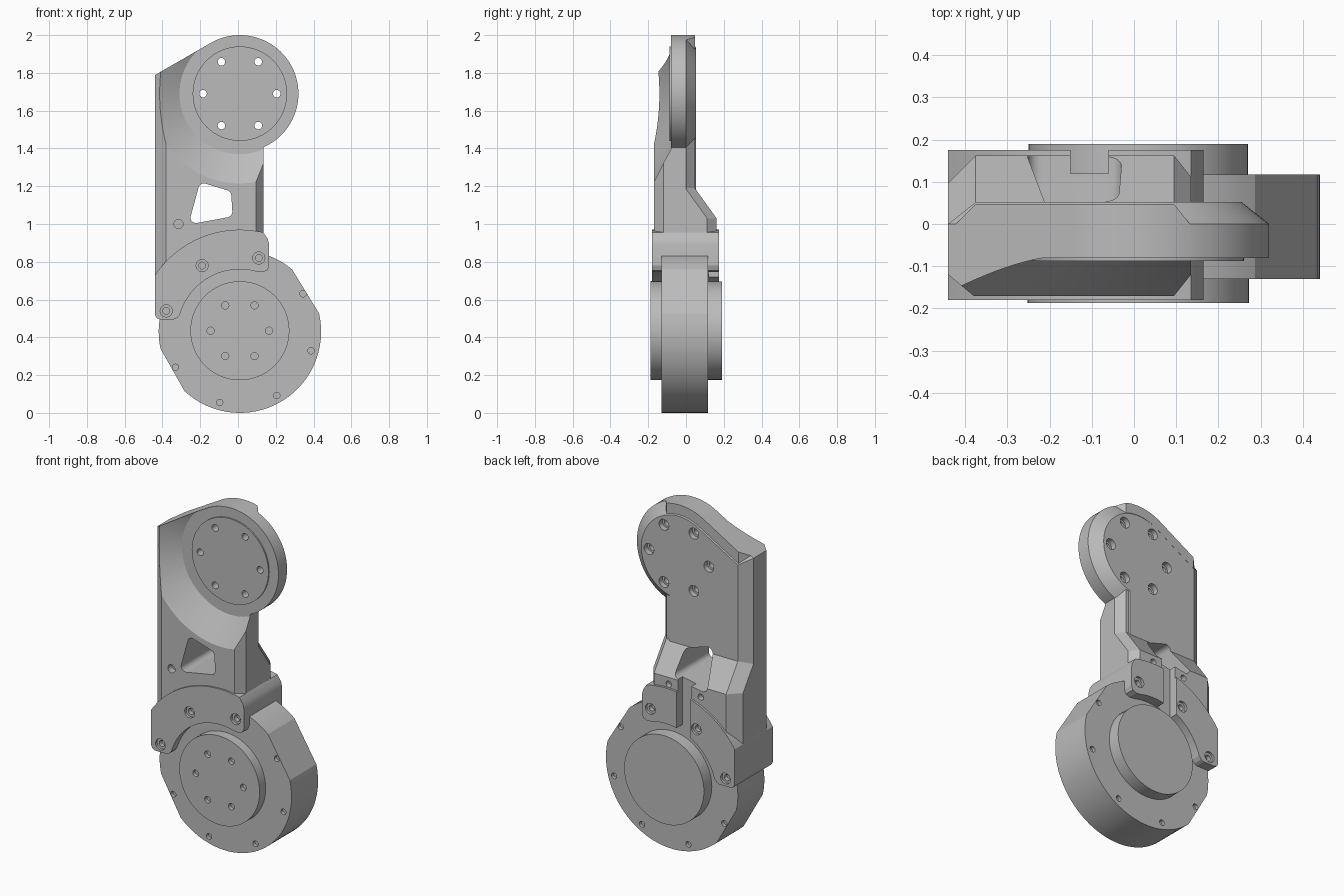
import bpy, bmesh
from math import sin, cos, acos, radians, degrees, pi

cube = bpy.data.objects.get("Cube")
if cube:
    bpy.data.objects.remove(cube)

grey = bpy.data.materials.new("plain grey")
grey.use_nodes = True
COLOUR = (0.5, 0.5, 0.5, 1)
grey.diffuse_color = COLOUR
grey.node_tree.nodes["Principled BSDF"].inputs["Base Color"].default_value = COLOUR

HEAD = (0.01, 1.69)     # upper joint axis (x, z)
MOTOR = (0.01, 0.43)    # lower joint axis (x, z)


def loft(name, rings):
    """Closed solid through rings of equal point count."""
    bm = bmesh.new()
    loops = [[bm.verts.new(p) for p in ring] for ring in rings]
    n = len(loops[0])
    for a, b in zip(loops, loops[1:]):
        for i in range(n):
            j = (i + 1) % n
            bm.faces.new((a[i], a[j], b[j], b[i]))
    bm.faces.new(loops[0])
    bm.faces.new(loops[-1])
    bmesh.ops.recalc_face_normals(bm, faces=bm.faces)
    mesh = bpy.data.meshes.new(name)
    bm.to_mesh(mesh)
    bm.free()
    mesh.materials.append(grey)
    ob = bpy.data.objects.new(name, mesh)
    bpy.context.collection.objects.link(ob)
    return ob


def prism(name, outline, y0, y1):
    return loft(name, [[(x, y, z) for x, z in outline] for y in (y0, y1)])


def arc(c, r, a0, a1, n):
    return [(c[0] + r * cos(radians(a0 + (a1 - a0) * i / n)),
             c[1] + r * sin(radians(a0 + (a1 - a0) * i / n))) for i in range(n + 1)]


def circle(c, r, n=64):
    return arc(c, r, 0, 360, n)[:-1]


def disc(name, c, r, y0, y1, n=64):
    return prism(name, circle(c, r, n), y0, y1)


def combine(ob, other, operation):
    """Apply a boolean and discard the helper."""
    other.hide_render = True
    mod = ob.modifiers.new("boolean", 'BOOLEAN')
    mod.operation, mod.object, mod.solver = operation, other, 'EXACT'
    bpy.context.view_layer.objects.active = ob
    bpy.ops.object.modifier_apply(modifier=mod.name)
    bpy.data.objects.remove(other)


def hole(ob, c, r, y0, y1):
    combine(ob, disc("hole_cutter", c, r, y0, y1, 20), 'DIFFERENCE')


def head_outline(d, bottom):
    """Round head with a sloped shoulder and straight sides, inset by d."""
    r, left, right = 0.31 - d, -0.44 + d, 0.135 - d
    start = -degrees(acos((right - HEAD[0]) / r))
    shoulder = HEAD[1] + (r + 0.5 * (left - HEAD[0])) / cos(pi / 6)
    return arc(HEAD, r, start, 120, 48) + [(left, shoulder), (left, bottom), (right, bottom)]


def arm_section(z, front, back):
    """Chamfered rectangle across the arm."""
    l, r = -0.44, 0.135
    return [(l + .06, front, z), (r - .04, front, z), (r, front + .05, z), (r, back - .05, z),
            (r - .04, back, z), (l + .065, back, z), (l, back - .065, z), (l, front + .05, z)]


# Arm: chamfered column that flares backwards near the motor
bracket = loft("bracket", [arm_section(0.6, -.17, .162), arm_section(1.03, -.17, .162),
                           arm_section(1.19, -.17, .047), arm_section(2.05, -.17, .047)])
combine(bracket, prism("outline_cutter", head_outline(0, 0.5), -.3, .3), 'INTERSECT')
combine(bracket, disc("motor_clearance", MOTOR, 0.45, -.3, .3), 'DIFFERENCE')

# Conical recess in front of the head
combine(bracket, loft("recess_cutter", [[(x, y, z) for x, z in circle(HEAD, r, 96)]
                                        for y, r in ((-.08, .32), (-.25, .613))]), 'DIFFERENCE')

# Head plate with chamfered back rim
plate = loft("head_plate", [[(x, y, z) for x, z in head_outline(d, 1.12)]
                            for y, d in ((-.08, 0), (0, 0), (.052, .065))])
combine(bracket, plate, 'UNION')

# Clamp around the motor
clamp_outline = ([(-.44, .52), (-.432, .503), (-.415, .495), (-.34, .495), (-.322, .503)]
                 + arc(MOTOR, .33, 164, 74, 30)
                 + [(.13, .745), (.155, .755), (.165, .78), (.165, .89), (.158, .92)]
                 + arc(MOTOR, .54, 76.6, 146.5, 30))
combine(bracket, prism("clamp", clamp_outline, -.18, .175), 'UNION')

# Window through the arm, with rounded corners
corners = [((-.222, 1.035), 180, 280), ((-.06, 1.065), 280, 360),
           ((-.065, 1.15), 0, 80), ((-.18, 1.185), 80, 170)]
window = [p for c, a, b in corners for p in arc(c, .03, a, b, 6)]
combine(bracket, prism("window_cutter", window, -.3, .3), 'DIFFERENCE')

# Cable slot in the back of the clamp
combine(bracket, prism("slot_cutter", [(-.15, .6), (-.06, .6), (-.06, 1.06), (-.15, 1.06)],
                       .12, .3), 'DIFFERENCE')

# Counterbored clamp screws, front and back
for c in ((-.38, .54), (-.19, .78), (.11, .82)):
    for side, face in ((-1, .18), (1, .175)):
        hole(bracket, c, .032, side * (face - .015), side * .3)
        hole(bracket, c, .018, side * (face - .04), side * .3)
hole(bracket, (-.315, 1.0), .024, -.3, -.13)
for c in ((0.0, .99), (-.21, .97)):
    hole(bracket, c, .018, .13, .3)

# Raised pad on the head and its six through bolts
pad = disc("head_pad", HEAD, .25, -.088, -.07)
for c in circle(HEAD, .195, 6):
    hole(bracket, c, .02, -.3, .3)
    hole(bracket, c, .032, .02, .3)
    hole(pad, c, .02, -.3, .3)

# Motor housing: round drum with two flats
drum = [MOTOR and p for p in arc(MOTOR, .43, 50, 192, 32) + arc(MOTOR, .43, 227, 373, 32)]
housing = prism("motor_housing", drum, -.13, .117)
for a in (31, -15, -60, -106, -151):
    c = arc(MOTOR, .39, a, a, 1)[0]
    hole(housing, c, .017, -.3, -.11)
    hole(housing, c, .017, .097, .3)

# Output caps on both faces of the motor
front_cap = disc("front_cap", (.01, .435), .262, -.187, -.12)
for c in circle((.01, .435), .155, 6):
    hole(front_cap, c, .019, -.3, -.165)
back_cap = disc("back_cap", (.01, .435), .26, .11, .19)

# Smooth round walls, crisp edges
for ob in (bracket, pad, housing, front_cap, back_cap):
    bpy.ops.object.select_all(action='DESELECT')
    ob.select_set(True)
    bpy.context.view_layer.objects.active = ob
    bpy.ops.object.shade_smooth_by_angle(angle=radians(20))
